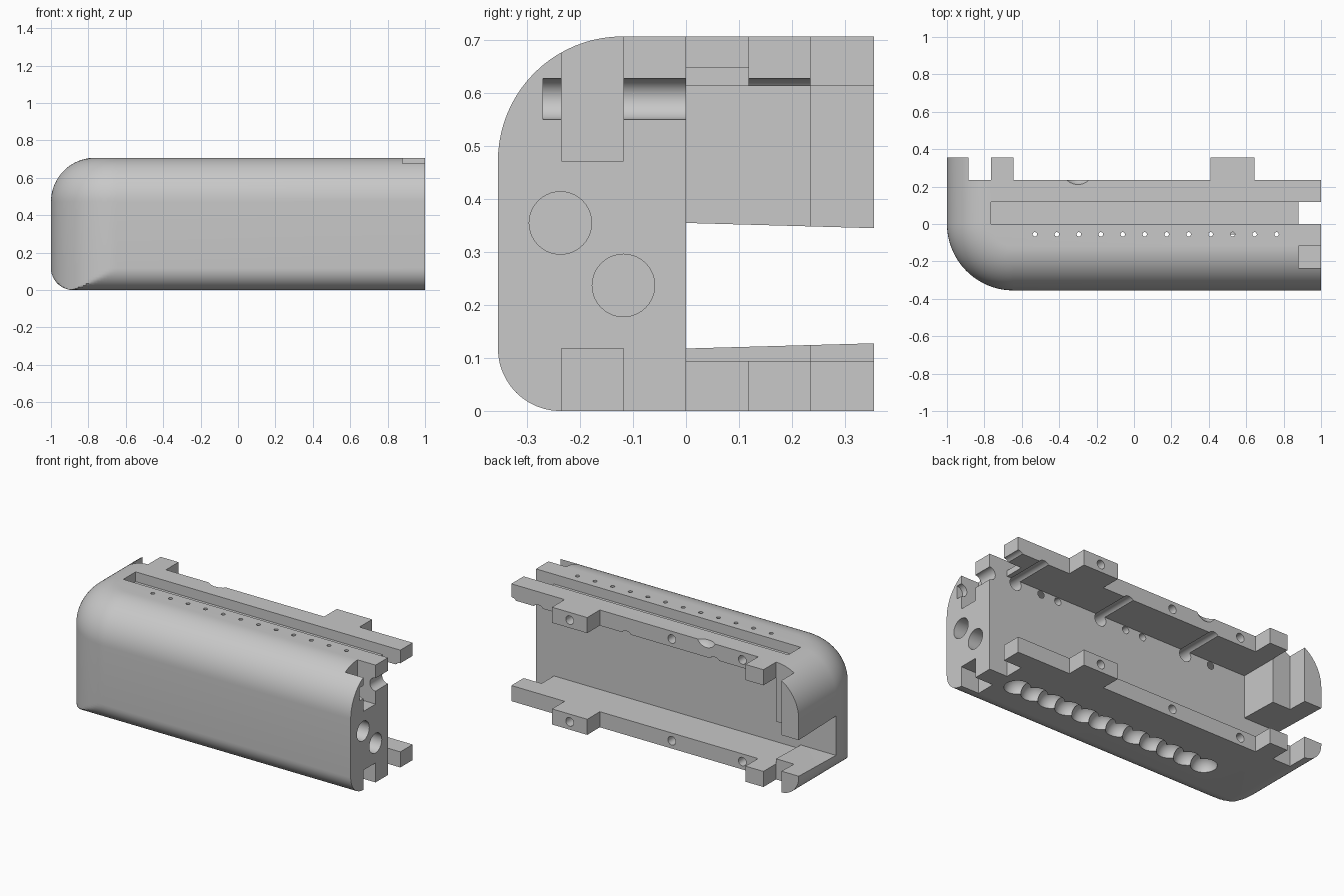
import bpy, bmesh, math
from mathutils import Matrix, Vector

cube = bpy.data.objects.get("Cube")
if cube:
    bpy.data.objects.remove(cube, do_unlink=True)

R, H = 0.355, 0.707          # half depth (and corner radius), height
LOW, TOP = 0.118, 0.235      # bottom and top fillet radii
STEP = 0.1175                # hole pitch

grey = bpy.data.materials.new("plain grey")
grey.use_nodes = True
grey.diffuse_color = (0.58, 0.58, 0.58, 1)
grey.node_tree.nodes["Principled BSDF"].inputs["Base Color"].default_value = (0.58, 0.58, 0.58, 1)


def make_object(name, bm):
    bmesh.ops.recalc_face_normals(bm, faces=bm.faces)
    mesh = bpy.data.meshes.new(name)
    bm.to_mesh(mesh)
    bm.free()
    mesh.materials.append(grey)
    ob = bpy.data.objects.new(name, mesh)
    bpy.context.scene.collection.objects.link(ob)
    return ob


def outline(z, inset, clamp):
    """Plan of the casing at one height: one round front corner, open square back."""
    r = R if clamp else R - inset
    pts = [(1, R), (1, -r)]
    for i in range(33):
        a = math.radians(270 - 90 * i / 32)
        pts.append((R - 1 + r * math.cos(a), r * math.sin(a)))
    pts.append((R - 1 - r, R))
    if clamp:
        pts = [(max(x, inset - 1), max(y, inset - R)) for x, y in pts]
    return [(x, y, z) for x, y in pts]


# Outer casing: stacked outlines with a mitred bottom fillet and a round top fillet
levels = []
for i in range(13):
    t = math.pi / 2 * i / 12
    levels.append(outline(LOW * (1 - math.cos(t)), LOW * (1 - math.sin(t)), True))
for i in range(21):
    t = math.pi / 2 * i / 20
    levels.append(outline(H - TOP + TOP * math.sin(t), TOP * (1 - math.cos(t)), False))

bm = bmesh.new()
rings = [[bm.verts.new(p) for p in ring] for ring in levels]
for a, b in zip(rings, rings[1:]):
    for i in range(len(a)):
        j = (i + 1) % len(a)
        bm.faces.new((a[i], a[j], b[j], b[i]))
bm.faces.new(rings[0])
bm.faces.new(rings[-1])
bmesh.ops.remove_doubles(bm, verts=bm.verts, dist=0.00005)
casing = make_object("half_casing", bm)
bpy.context.view_layer.objects.active = casing
casing.select_set(True)


def cut(bm):
    """Subtract a closed shape from the casing."""
    cutter = make_object("cutter", bm)
    cutter.hide_render = True
    mod = casing.modifiers.new("cut", 'BOOLEAN')
    mod.operation = 'DIFFERENCE'
    mod.solver = 'EXACT'
    mod.object = cutter
    bpy.ops.object.modifier_apply(modifier=mod.name)
    bpy.data.objects.remove(cutter, do_unlink=True)


def cut_box(x0, x1, y0, y1, z0, z1):
    bm = bmesh.new()
    bmesh.ops.create_cube(bm, size=1)
    for v in bm.verts:
        v.co = ((x0, x1)[v.co.x > 0], (y0, y1)[v.co.y > 0], (z0, z1)[v.co.z > 0])
    cut(bm)


def cut_rod(start, end, r, sides=24):
    a, b = Vector(start), Vector(end)
    bm = bmesh.new()
    turn = (b - a).to_track_quat('Z', 'Y').to_matrix().to_4x4()
    bmesh.ops.create_cone(bm, cap_ends=True, segments=sides, radius1=r, radius2=r,
                          depth=(b - a).length,
                          matrix=Matrix.Translation((a + b) / 2) @ turn)
    cut(bm)


def cut_ball(centre, r):
    bm = bmesh.new()
    bmesh.ops.create_uvsphere(bm, u_segments=24, v_segments=16, radius=r,
                              matrix=Matrix.Translation(centre))
    cut(bm)


# Main cavity between the top and bottom plates
cut_box(-0.765, 1.2, 0, 0.6, 0.094, 0.613)

# Flared opening through the rounded end
bm = bmesh.new()
bmesh.ops.create_cube(bm, size=1)
for v in bm.verts:
    high, back = v.co.z > 0, v.co.y > 0
    z = (0.345 if back else 0.355) if high else (0.128 if back else 0.118)
    v.co = ((-1.2, -0.7)[v.co.x > 0], (0, R + 0.005)[back], z)
cut(bm)

# Back edge steps that leave the mating tabs
for x0, x1 in ((-0.885, -0.765), (-0.645, 0.41), (0.645, 1.2)):
    cut_box(x0, x1, TOP, 0.6, -0.2, 1)

# Strip slot along the top and its gap at the flat end
cut_box(-0.765, 0.95, 0, LOW, 0.648, 1)
cut_box(0.88, 1.2, 0, LOW, -0.2, 1)

# Flat end: notches and round sockets
cut_box(0.88, 1.2, -TOP, -LOW, 0.472, 1)
cut_box(0.88, 1.2, -TOP, -LOW, -0.2, LOW)
for y, z in ((-0.237, 0.355), (-0.118, 0.237)):
    cut_rod((0.88, y, z), (1.2, y, z), 0.059, 40)

# Cross bores under the top plate
for x in (1, 0.82, 0.233, -0.355):
    cut_rod((x, -0.27, 0.589), (x, 0.3, 0.589), 0.039)

# Row of top pinholes with cups underneath
for i in range(12):
    x = -0.53 + STEP * i
    cut_rod((x, -0.055, -0.1), (x, -0.055, 0.8), 0.012, 12)
    cut_ball((x, -0.055, 0), 0.072)

# Small side holes joining some pinholes to the cavity
for i in (0, 4, 5, 9, 10):
    x = -0.53 + STEP * i
    cut_rod((x, -0.055, 0.589), (x, 0.05, 0.589), 0.022, 16)

# Fastening holes in the back edges of both plates
for z in (0.047, 0.66):
    for x, y in ((0.527, R), (-0.07, TOP), (-0.54, TOP)):
        cut_rod((x, y - 0.1, z), (x, y + 0.1, z), 0.026, 20)

# Finger dent on the top back edge
cut_ball((-0.3, 0.295, 0.737), 0.09)

bpy.ops.object.shade_smooth_by_angle(angle=math.radians(25))
